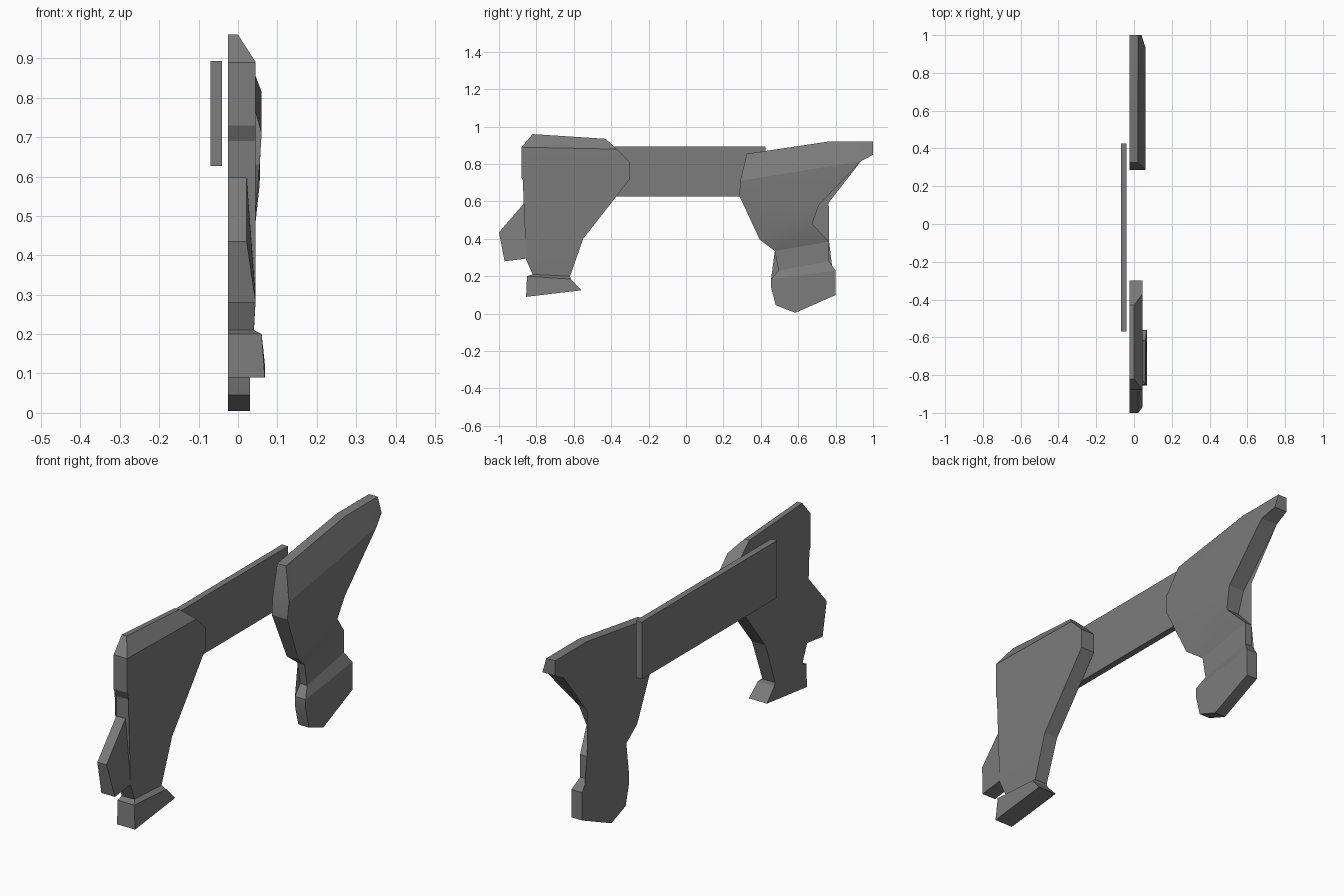
import bpy, bmesh, math

default_cube = bpy.data.objects.get("Cube")
if default_cube:
    bpy.data.objects.remove(default_cube, do_unlink=True)

# One grey for every part
grey = bpy.data.materials.new("dark_grey")
grey.use_nodes = True
colour = (0.2, 0.2, 0.2, 1)
grey.diffuse_color = colour
shader = next(n for n in grey.node_tree.nodes if n.type == 'BSDF_PRINCIPLED')
shader.inputs["Base Color"].default_value = colour

INNER = -0.025


def armour_plate(name, outline, creases=(), inner=INNER):
    """Flat inner side, outer side raised to x at each (y, z, x) outline point,
    folded along creases that join pairs of outline points."""
    bm = bmesh.new()
    back = [bm.verts.new((inner, y, z)) for y, z, x in outline]
    front = [bm.verts.new((x, y, z)) for y, z, x in outline]
    bm.faces.new(list(reversed(back)))
    bm.faces.new(front)
    count = len(outline)
    for i in range(count):
        j = (i + 1) % count
        bm.faces.new((back[i], back[j], front[j], front[i]))
    for a, b in creases:
        shared = set(front[a].link_faces) & set(front[b].link_faces)
        bmesh.utils.face_split(shared.pop(), front[a], front[b])
    bmesh.ops.triangulate(bm, faces=[f for f in bm.faces if len(f.verts) > 4])
    bmesh.ops.recalc_face_normals(bm, faces=bm.faces)
    mesh = bpy.data.meshes.new(name)
    bm.to_mesh(mesh)
    bm.free()
    mesh.materials.append(grey)
    obj = bpy.data.objects.new(name, mesh)
    bpy.context.collection.objects.link(obj)
    bpy.ops.object.select_all(action='DESELECT')
    obj.select_set(True)
    bpy.context.view_layer.objects.active = obj
    bpy.ops.object.shade_smooth_by_angle(angle=math.radians(15))
    return obj


# Straight body panel behind both legs
OUTER = -0.04
armour_plate("body_panel", [
    (-0.57, 0.627, OUTER), (0.425, 0.627, OUTER),
    (0.425, 0.893, OUTER), (-0.57, 0.893, OUTER)], inner=-0.07)

# Front leg with a sloped shoulder and a slight taper at the wrist
FLAT = 0.045
armour_plate("front_leg", [
    (-0.88, 0.89, FLAT), (-0.82, 0.96, 0), (-0.43, 0.935, 0),
    (-0.37, 0.88, FLAT), (-0.3, 0.81, FLAT), (-0.3, 0.72, FLAT),
    (-0.37, 0.63, FLAT), (-0.55, 0.4, FLAT), (-0.62, 0.2, 0.04),
    (-0.82, 0.21, 0.04), (-0.855, 0.29, FLAT), (-0.86, 0.69, FLAT),
    (-0.88, 0.73, FLAT)], creases=[(0, 3), (7, 10)])

# Fin on the leading edge of the front leg
armour_plate("front_leg_fin", [
    (-0.86, 0.597, 0.022), (-1, 0.435, 0.022),
    (-0.97, 0.28, FLAT), (-0.85, 0.295, FLAT)])

# Flared front foot
armour_plate("front_foot", [
    (-0.82, 0.21, 0.04), (-0.85, 0.2, 0.06), (-0.855, 0.09, 0.068),
    (-0.56, 0.125, 0.068), (-0.615, 0.185, 0.06), (-0.62, 0.2, 0.04)],
    creases=[(1, 4)])

# Rear leg: sloped haunch, stepped hock, recessed ankle, wide foot
FOOT, ANKLE = 0.03, 0.01
armour_plate("rear_leg", [
    (0.285, 0.63, 0.055), (0.29, 0.71, 0.06), (0.325, 0.855, 0.02),
    (0.76, 0.92, 0.02), (1, 0.92, 0.02), (1, 0.85, 0.04),
    (0.935, 0.815, 0.06), (0.71, 0.58, 0.055), (0.675, 0.48, 0.04),
    (0.765, 0.385, ANKLE), (0.765, 0.28, ANKLE), (0.8, 0.23, FOOT),
    (0.8, 0.1, FOOT), (0.585, 0.005, FOOT), (0.48, 0.045, FOOT),
    (0.455, 0.14, FOOT), (0.455, 0.185, FOOT), (0.495, 0.23, ANKLE),
    (0.475, 0.335, ANKLE), (0.395, 0.395, 0.035)],
    creases=[(0, 7), (19, 8), (18, 9), (17, 10), (16, 11), (1, 6)])
